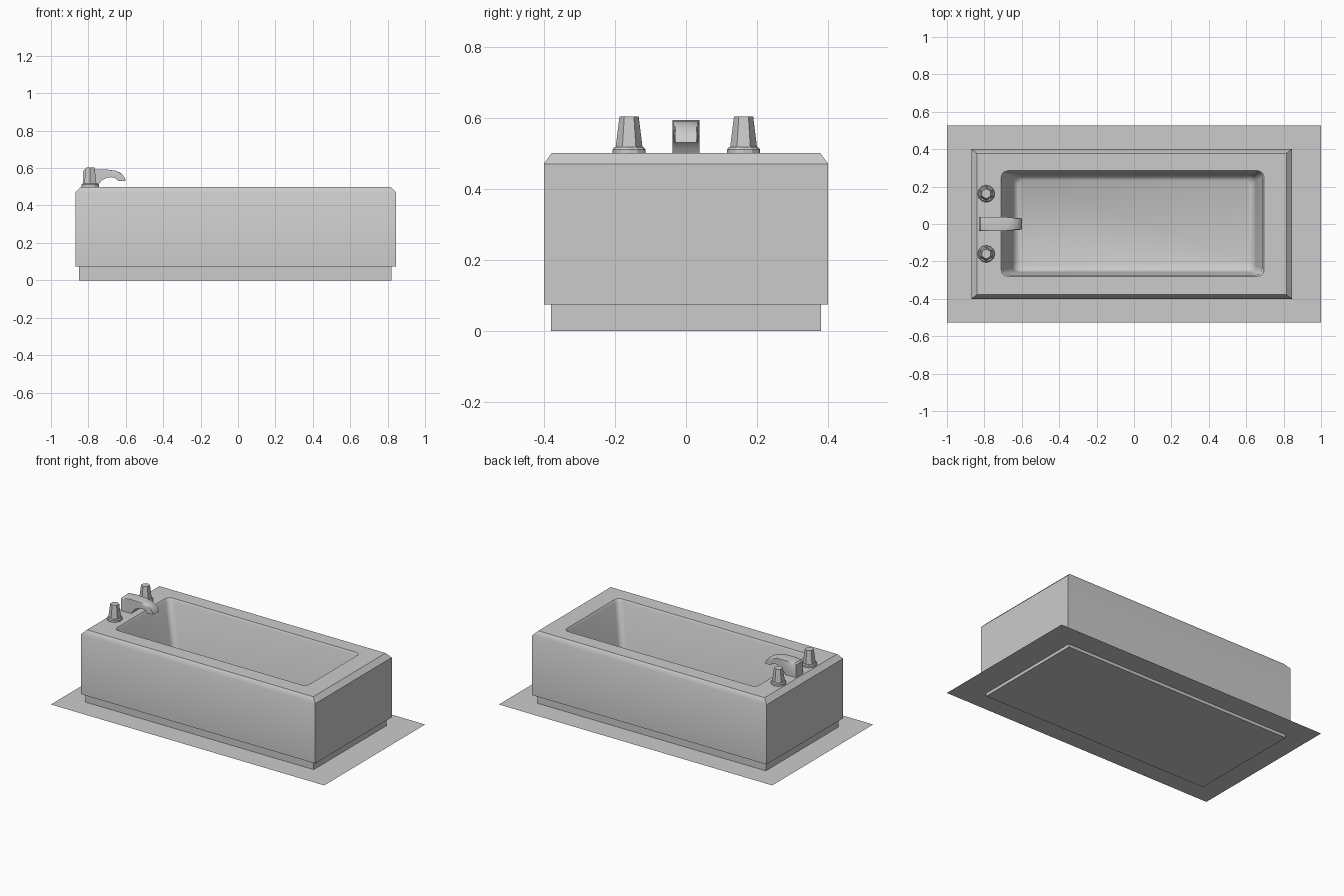
import bpy
import bmesh
from math import cos, sin, pi, radians

cube = bpy.data.objects.get("Cube")
if cube:
    bpy.data.objects.remove(cube, do_unlink=True)

grey = bpy.data.materials.new("plain_grey")
grey.use_nodes = True
grey.diffuse_color = (0.6, 0.6, 0.6, 1)
grey.node_tree.nodes["Principled BSDF"].inputs["Base Color"].default_value = (0.6, 0.6, 0.6, 1)

STEPS = 6  # points per rounded corner


def finish(name, bm, angle=None):
    """Turn a bmesh into a named grey object, smooth below the given angle."""
    bmesh.ops.remove_doubles(bm, verts=bm.verts, dist=0.0005)
    bmesh.ops.recalc_face_normals(bm, faces=bm.faces)
    mesh = bpy.data.meshes.new(name)
    bm.to_mesh(mesh)
    bm.free()
    mesh.materials.append(grey)
    ob = bpy.data.objects.new(name, mesh)
    bpy.context.collection.objects.link(ob)
    if angle:
        for other in bpy.context.selected_objects:
            other.select_set(False)
        ob.select_set(True)
        bpy.context.view_layer.objects.active = ob
        bpy.ops.object.shade_smooth_by_angle(angle=radians(angle))
    return ob


def rounded_ring(x0, x1, y0, y1, z, r=0):
    """Rectangle outline with corner radius r; zero radius gives sharp corners."""
    corners = [(x1 - r, y1 - r), (x0 + r, y1 - r), (x0 + r, y0 + r), (x1 - r, y0 + r)]
    ring = []
    for i, (cx, cy) in enumerate(corners):
        for k in range(STEPS):
            a = (i + k / (STEPS - 1)) * pi / 2
            ring.append((cx + r * cos(a), cy + r * sin(a), z))
    return ring


def circle_ring(cx, cy, z, r, n):
    return [(cx + r * cos(pi / 2 + 2 * pi * i / n),
             cy + r * sin(pi / 2 + 2 * pi * i / n), z) for i in range(n)]


def loft(name, rings, angle=None):
    """Skin a stack of equal-count rings and cap both ends."""
    bm = bmesh.new()
    rows = [[bm.verts.new(p) for p in ring] for ring in rings]
    n = len(rows[0])
    for low, high in zip(rows, rows[1:]):
        for i in range(n):
            j = (i + 1) % n
            bm.faces.new((low[i], low[j], high[j], high[i]))
    bm.faces.new(rows[0][::-1])
    bm.faces.new(rows[-1])
    return finish(name, bm, angle)


# Floor sheet
bm = bmesh.new()
bm.faces.new([bm.verts.new((x, y, 0.02)) for x, y in
              ((-1, -0.527), (1, -0.527), (1, 0.527), (-1, 0.527))])
finish("floor_sheet", bm)

# Recessed plinth under the tub
loft("plinth", [rounded_ring(-0.85, 0.82, -0.38, 0.38, z) for z in (0, 0.08)])

# Tub: outer walls, chamfered deck, rounded basin
loft("tub", [
    rounded_ring(-0.87, 0.845, -0.4, 0.4, 0.075),
    rounded_ring(-0.87, 0.845, -0.4, 0.4, 0.47),
    rounded_ring(-0.84, 0.815, -0.378, 0.378, 0.5),
    rounded_ring(-0.71, 0.695, -0.28, 0.285, 0.5, 0.035),
    rounded_ring(-0.70, 0.685, -0.272, 0.277, 0.485, 0.035),
    rounded_ring(-0.65, 0.65, -0.258, 0.263, 0.19, 0.035),
    rounded_ring(-0.64, 0.64, -0.25, 0.255, 0.165, 0.035),
    rounded_ring(-0.62, 0.62, -0.23, 0.235, 0.15, 0.03),
], 40)

# Pair of tap handles with their collars
for side, y in (("left", 0.162), ("right", -0.16)):
    loft(side + "_tap_collar", [circle_ring(-0.79, y, z, r, 12) for z, r in
                                ((0.498, 0.046), (0.511, 0.046), (0.517, 0.041))])
    loft(side + "_tap_handle", [circle_ring(-0.79, y, z, r, 6) for z, r in
                                ((0.515, 0.038), (0.603, 0.027))])

# Spout: arched side profile, extruded, narrowed at the tip, top edges bevelled
profile = [(-0.83, 0.498), (-0.755, 0.498), (-0.745, 0.515), (-0.725, 0.537),
           (-0.70, 0.548), (-0.675, 0.551), (-0.655, 0.545), (-0.64, 0.53),
           (-0.60, 0.53), (-0.607, 0.552), (-0.625, 0.572), (-0.65, 0.585),
           (-0.69, 0.591), (-0.77, 0.593), (-0.82, 0.592), (-0.83, 0.582)]


def half_width(x):
    return 0.038 - 0.008 * max(0, (x + 0.70) / 0.10)


bm = bmesh.new()
sides = [[bm.verts.new((x, s * half_width(x), z)) for x, z in profile] for s in (-1, 1)]
bm.faces.new(sides[0])
bm.faces.new(sides[1][::-1])
for i in range(len(profile)):
    j = (i + 1) % len(profile)
    bm.faces.new((sides[0][j], sides[0][i], sides[1][i], sides[1][j]))
top_edges = [e for e in bm.edges
             if min(v.co.z for v in e.verts) > 0.565
             and e.verts[0].co.y * e.verts[1].co.y > 0]
bmesh.ops.bevel(bm, geom=top_edges, offset=0.008, segments=2, profile=0.5, affect="EDGES")
finish("spout", bm, 35)
